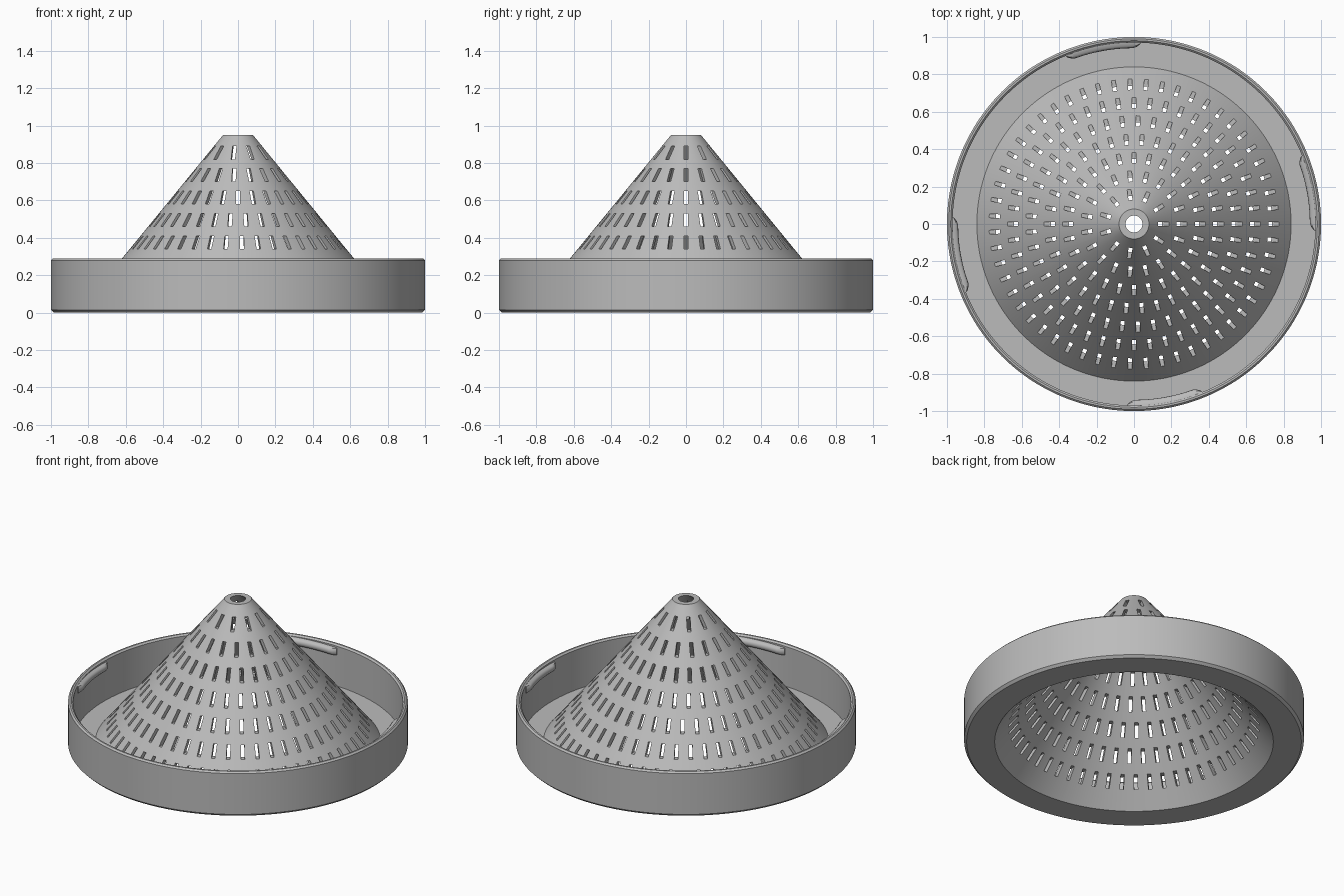
import bpy, bmesh, math
from mathutils import Matrix

if "Cube" in bpy.data.objects:
    bpy.data.objects.remove(bpy.data.objects["Cube"], do_unlink=True)

grey = bpy.data.materials.new("plain grey")
grey.use_nodes = True
grey.diffuse_color = (0.5, 0.5, 0.5, 1)
grey.node_tree.nodes["Principled BSDF"].inputs["Base Color"].default_value = (0.5, 0.5, 0.5, 1)


def make_object(name, bm):
    bmesh.ops.recalc_face_normals(bm, faces=bm.faces)
    mesh = bpy.data.meshes.new(name)
    bm.to_mesh(mesh)
    bm.free()
    mesh.materials.append(grey)
    obj = bpy.data.objects.new(name, mesh)
    bpy.context.collection.objects.link(obj)
    return obj


def activate(obj):
    bpy.ops.object.select_all(action='DESELECT')
    obj.select_set(True)
    bpy.context.view_layer.objects.active = obj


def bridge(bm, a, b):
    n = len(a)
    for i in range(n):
        j = (i + 1) % n
        bm.faces.new((a[i], a[j], b[j], b[i]))


# Strainer body: walled tray and hollow cone in one turned profile
profile = [(0.82, 0), (0.985, 0), (1, 0.015), (1, 0.28), (0.99, 0.29), (0.98, 0.29),
           (0.97, 0.28), (0.97, 0.021), (0.84, 0.021), (0.08, 0.95), (0.045, 0.95)]
SEGMENTS = 240
bm = bmesh.new()
rings = []
for i in range(SEGMENTS):
    a = 2 * math.pi * i / SEGMENTS
    rings.append([bm.verts.new((r * math.cos(a), r * math.sin(a), z)) for r, z in profile])
for i in range(SEGMENTS):
    bridge(bm, rings[i], rings[(i + 1) % SEGMENTS])
body = make_object("strainer_body", bm)

# Slot cutters: rows of radial boxes, from the base of the cone to its tip
bm = bmesh.new()
for row, count in enumerate((55, 48, 41, 34, 28, 19, 11)):
    z = 0.135 + 0.12 * row
    radius = 0.84 - (z - 0.021) * 0.818
    for k in range(count):
        place = (Matrix.Rotation(2 * math.pi * k / count, 4, 'Z')
                 @ Matrix.Translation((radius - 0.018, 0, z))
                 @ Matrix.Diagonal((0.16, 0.021, 0.07, 1)))
        bmesh.ops.create_cube(bm, size=1, matrix=place)
cutter = make_object("slot_cutter", bm)
cutter.hide_render = True

cut = body.modifiers.new("slots", 'BOOLEAN')
cut.operation = 'DIFFERENCE'
cut.solver = 'EXACT'
cut.object = cutter
activate(body)
bpy.ops.object.modifier_apply(modifier=cut.name)
bpy.data.objects.remove(cutter, do_unlink=True)
bpy.ops.object.shade_smooth_by_angle(angle=math.radians(30))

# Locking tabs: four rounded ridges inside the wall, rising slightly
STEPS = 20
for q, side in enumerate(("left", "back", "right", "front")):
    bm = bmesh.new()
    loops = []
    for i in range(STEPS + 1):
        t = i / STEPS
        a = math.radians(90 * q - 2 + 24 * t)
        depth = 0.032 * min(1, 0.3 + 10 * t, 0.3 + 10 * (1 - t))
        z = 0.245 + 0.012 * t
        loop = [bm.verts.new((0.98 * math.cos(a), 0.98 * math.sin(a), z + s * 0.025)) for s in (-1, 1)]
        for k in range(7):
            b = math.pi * k / 6
            r = 0.972 - depth * math.sin(b) ** 0.6
            loop.append(bm.verts.new((r * math.cos(a), r * math.sin(a), z + 0.024 * math.cos(b))))
        loops.append(loop)
    for a, b in zip(loops, loops[1:]):
        bridge(bm, a, b)
    bm.faces.new(loops[0])
    bm.faces.new(loops[-1])
    tab = make_object(side + "_locking_tab", bm)
    activate(tab)
    bpy.ops.object.shade_smooth_by_angle(angle=math.radians(40))
